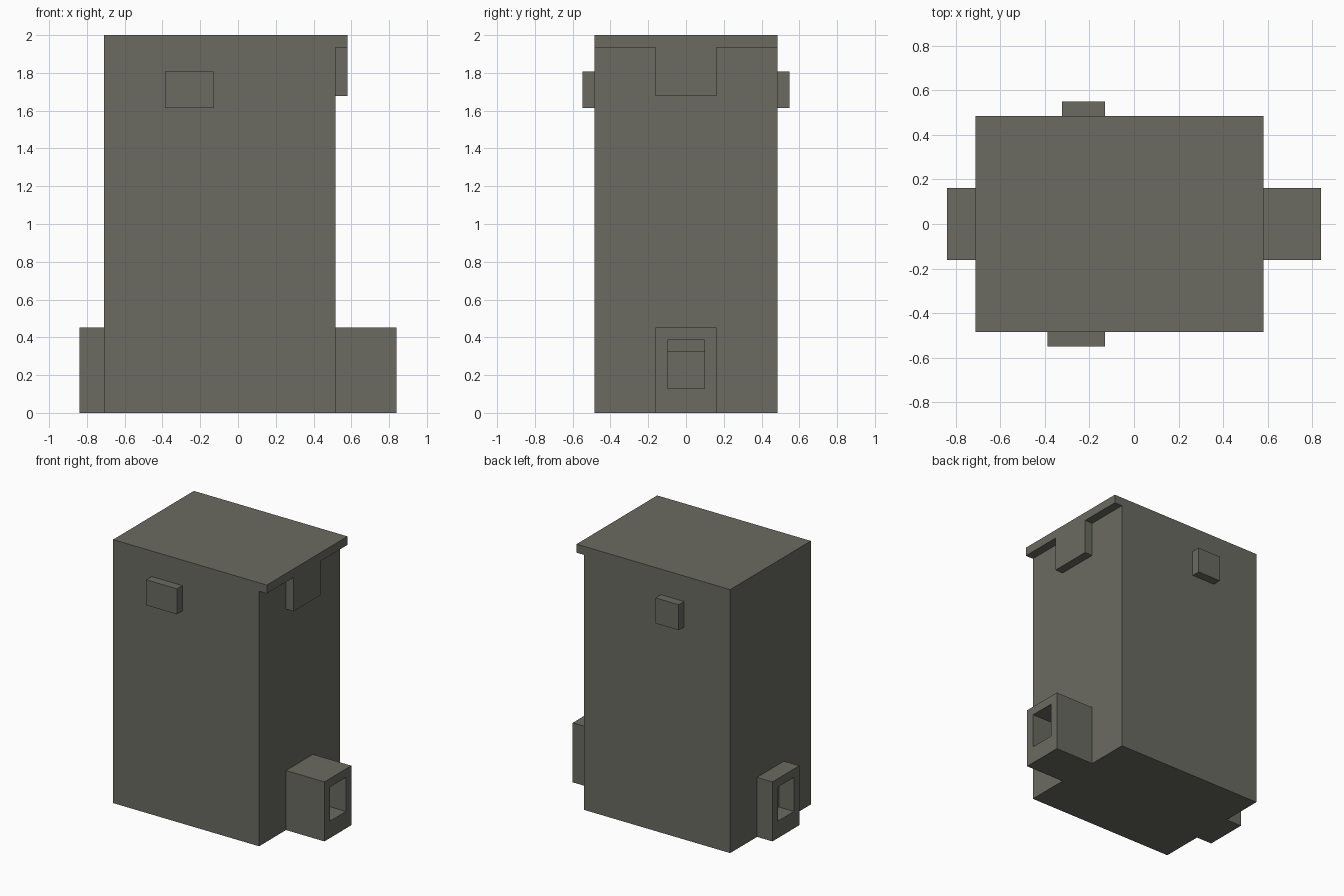
import bpy
import bmesh
from mathutils import Vector

default = bpy.data.objects.get("Cube")
if default:
    bpy.data.objects.remove(default, do_unlink=True)

U = 2 / 31  # grid unit: the tower is 31 units tall

# Single grey stone colour
stone = bpy.data.materials.new("warm grey stone")
stone.use_nodes = True
colour = (0.145, 0.145, 0.122, 1)
stone.diffuse_color = colour
stone.node_tree.nodes["Principled BSDF"].inputs["Base Color"].default_value = colour


def prism(name, outline, x0, x1):
    """Extrude a (y, z) outline along x, all in grid units."""
    bm = bmesh.new()
    face = bm.faces.new([bm.verts.new((x0 * U, y * U, z * U)) for y, z in outline])
    result = bmesh.ops.extrude_face_region(bm, geom=[face])
    moved = [v for v in result["geom"] if isinstance(v, bmesh.types.BMVert)]
    bmesh.ops.translate(bm, verts=moved, vec=Vector(((x1 - x0) * U, 0, 0)))
    bmesh.ops.recalc_face_normals(bm, faces=bm.faces)
    mesh = bpy.data.meshes.new(name)
    bm.to_mesh(mesh)
    bm.free()
    mesh.materials.append(stone)
    obj = bpy.data.objects.new(name, mesh)
    bpy.context.collection.objects.link(obj)
    return obj


def box(name, x, y, z):
    outline = [(y[0], z[0]), (y[1], z[0]), (y[1], z[1]), (y[0], z[1])]
    return prism(name, outline, *x)


def cut(target, cutter):
    cutter.hide_render = True
    cutter.hide_viewport = True
    cutter.display_type = "WIRE"
    mod = target.modifiers.new("opening", "BOOLEAN")
    mod.operation = "DIFFERENCE"
    mod.solver = "EXACT"
    mod.object = cutter


# Main tower
box("tower_body", (-11, 8), (-7.5, 7.5), (0, 31))

# Roof eave with a hanging tab on the left side
half = [(7.5, 31), (7.5, 30), (2.5, 30), (2.5, 26)]
prism("roof_eave", half + [(-y, z) for y, z in reversed(half)], 8, 9)

# Small blocks high on the front and back
box("front_block", (-6, -2), (-8.5, -7.5), (25, 28))
box("back_block", (-5, -2), (7.5, 8.5), (25, 28))

# Base ports with open mouths on both sides
for side, inner, outer in (("left", 8, 13), ("right", -11, -13)):
    port = box(side + "_port", sorted((inner, outer)), (-2.5, 2.5), (0, 7))
    sign = 1 if outer > 0 else -1
    mouth = box(side + "_mouth_cutter", sorted((inner + 0.05 * sign, outer + sign)),
                (-1.5, 1.5), (2, 6))
    cut(port, mouth)

# Step at the back of the left mouth
box("left_mouth_lintel", (8.05, 9), (-1.5, 1.5), (5, 6))
